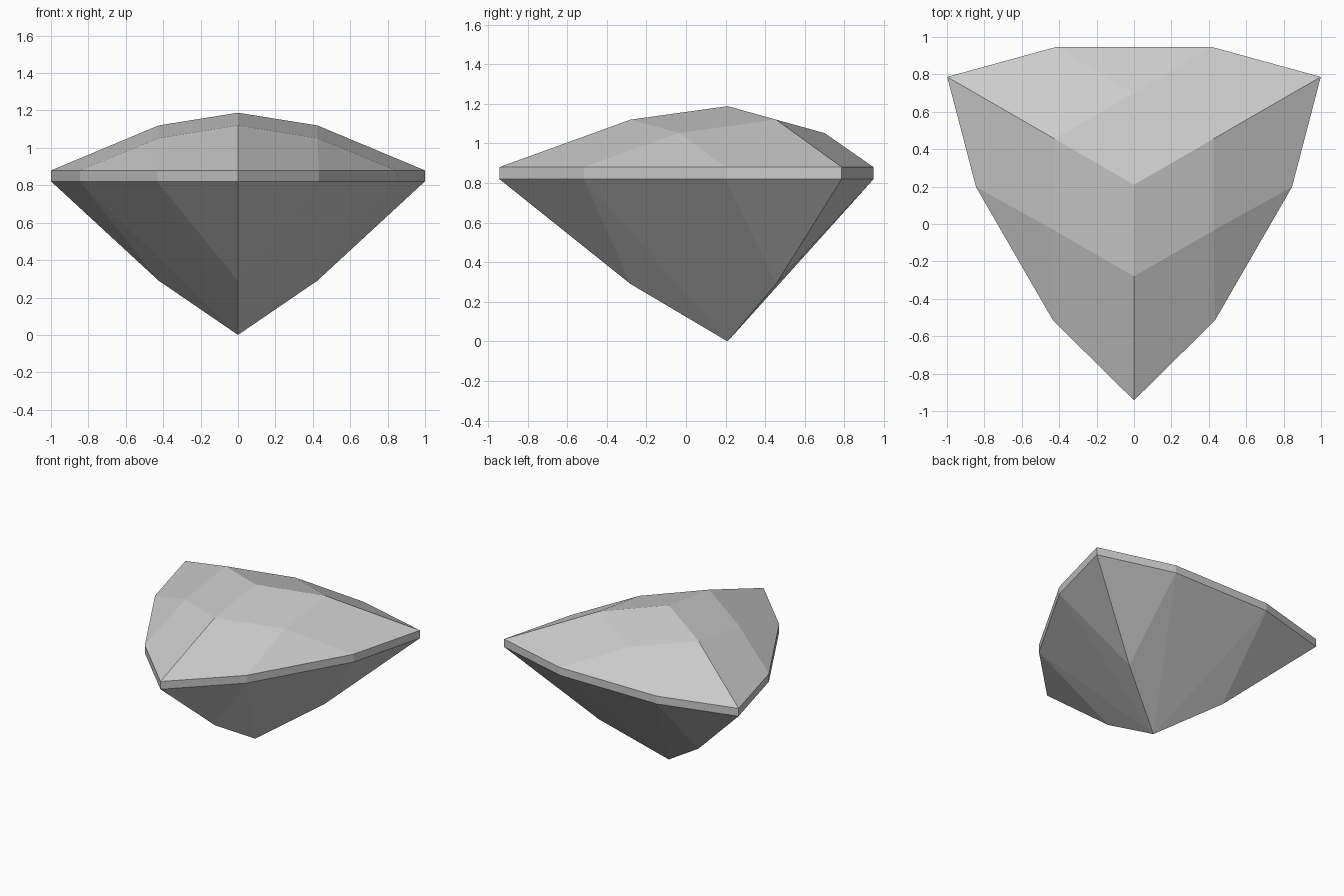
import bpy
import bmesh
from math import radians, sin, cos

old = bpy.data.objects.get("Cube")
if old:
    bpy.data.objects.remove(old, do_unlink=True)

# Heights and radii of the cut
AXIS_Y = 0.21
GIRDLE_LOW, GIRDLE_HIGH = 0.82, 0.88
CORNER_R, SIDE_R, FACET_R = 1.153, 0.845, 0.49
SIDE_TURN = 30.8

# Single stone colour
stone = bpy.data.materials.new("pale_grey_stone")
stone.use_nodes = True
grey = (0.6, 0.6, 0.6, 1.0)
stone.diffuse_color = grey
stone.node_tree.nodes["Principled BSDF"].inputs["Base Color"].default_value = grey

bm = bmesh.new()


def polar(radius, angle, z):
    """Vertex around the stone's axis; angle zero points to the front."""
    a = radians(angle)
    return bm.verts.new((radius * sin(a), AXIS_Y - radius * cos(a), z))


def girdle_ring(z):
    """Three corners, each followed by the two ends of a blunt side."""
    ring = []
    for k in range(3):
        start = 120 * k
        ring.append(polar(CORNER_R, start, z))
        ring.append(polar(SIDE_R, start + SIDE_TURN, z))
        ring.append(polar(SIDE_R, start + 120 - SIDE_TURN, z))
    return ring


low, high = girdle_ring(GIRDLE_LOW), girdle_ring(GIRDLE_HIGH)
tip = polar(0, 0, 0)
peak = polar(0, 0, 1.188)
crown_ridge = [polar(FACET_R, 120 * k, 1.12) for k in range(3)]
crown_mid = [polar(FACET_R, 120 * k + 60, 1.052) for k in range(3)]
base_ridge = [polar(FACET_R, 120 * k, 0.29) for k in range(3)]

# Girdle band
for i in range(9):
    j = (i + 1) % 9
    bm.faces.new((low[i], low[j], high[j], high[i]))

for k in range(3):
    n = (k + 1) % 3
    c, s, t, d = 3 * k, 3 * k + 1, 3 * k + 2, 3 * n
    # Crown: top kite, two long facets and a side triangle
    bm.faces.new((peak, crown_ridge[k], crown_mid[k], crown_ridge[n]))
    bm.faces.new((crown_ridge[k], high[c], high[s], crown_mid[k]))
    bm.faces.new((crown_mid[k], high[t], high[d], crown_ridge[n]))
    bm.faces.new((crown_mid[k], high[s], high[t]))
    # Lower cone: corner triangles and a wide fan to the tip
    bm.faces.new((base_ridge[k], low[s], low[c]))
    bm.faces.new((base_ridge[n], low[d], low[t]))
    bm.faces.new((tip, low[s], base_ridge[k]))
    bm.faces.new((tip, low[t], low[s]))
    bm.faces.new((tip, base_ridge[n], low[t]))

bmesh.ops.recalc_face_normals(bm, faces=bm.faces)
mesh = bpy.data.meshes.new("cut_gemstone")
bm.to_mesh(mesh)
bm.free()
mesh.materials.append(stone)
gem = bpy.data.objects.new("cut_gemstone", mesh)
bpy.context.collection.objects.link(gem)
